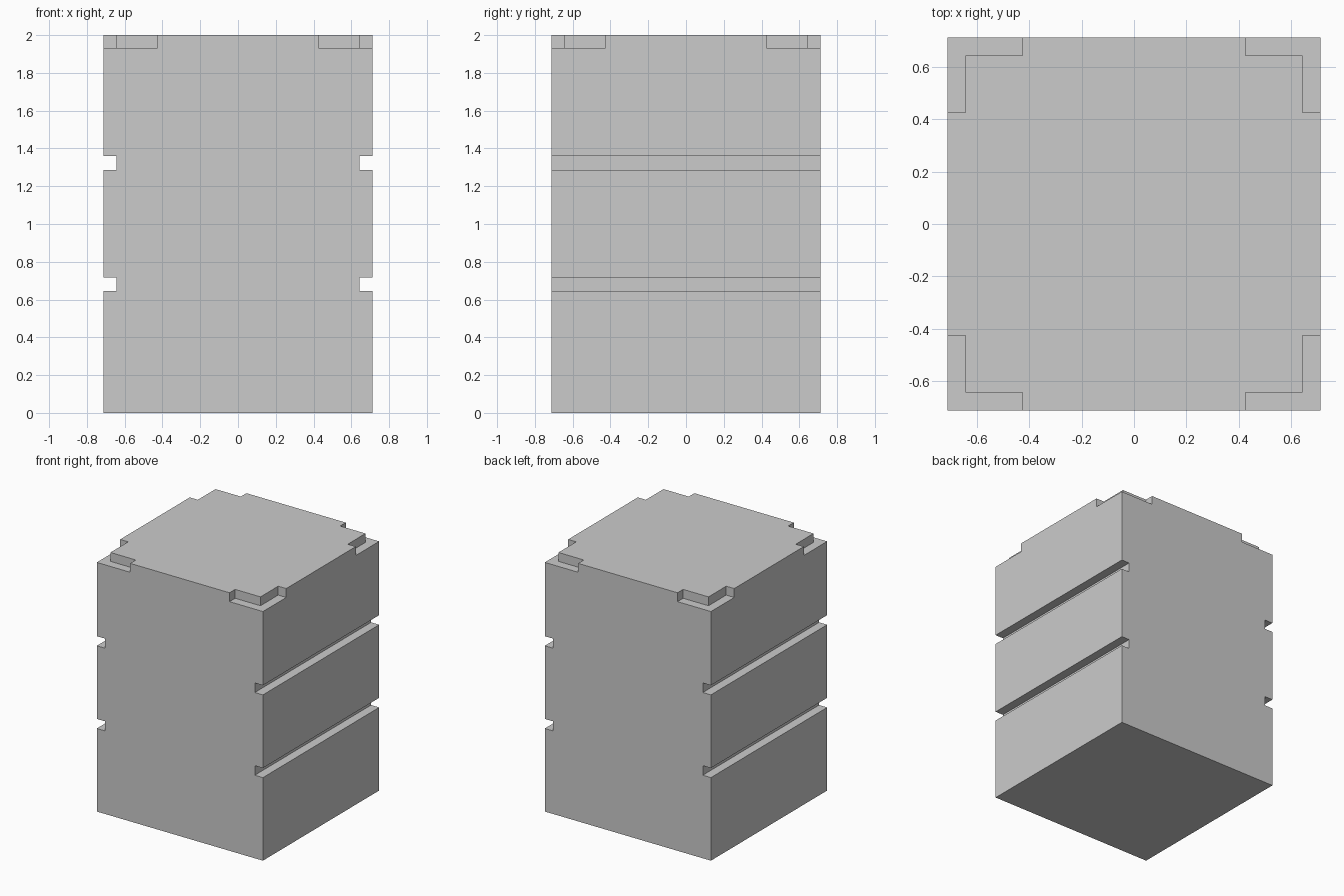
import bpy, bmesh
from mathutils import Vector

if "Cube" in bpy.data.objects:
    bpy.data.objects.remove(bpy.data.objects["Cube"])

H = 0.712        # half width
IN = 0.643       # inner edge of grooves and notches
ARM = 0.426      # where each corner notch ends
Z_TOP, Z_NOTCH = 2.0, 1.931
GROOVES = [(0.644, 0.718), (1.285, 1.359)]


def prism(name, points, direction):
    """Extrude a closed outline along a direction."""
    bm = bmesh.new()
    face = bm.faces.new([bm.verts.new(p) for p in points])
    ext = bmesh.ops.extrude_face_region(bm, geom=[face], use_keep_orig=True)
    verts = [v for v in ext["geom"] if isinstance(v, bmesh.types.BMVert)]
    bmesh.ops.translate(bm, verts=verts, vec=Vector(direction))
    bmesh.ops.recalc_face_normals(bm, faces=bm.faces)
    mesh = bpy.data.meshes.new(name)
    bm.to_mesh(mesh)
    bm.free()
    obj = bpy.data.objects.new(name, mesh)
    bpy.context.collection.objects.link(obj)
    return obj


# Body: side-grooved front profile, mirrored left/right and run front to back
right = [(H, 0)]
for lo, hi in GROOVES:
    right += [(H, lo), (IN, lo), (IN, hi), (H, hi)]
right.append((H, Z_TOP))
outline = right + [(-x, z) for x, z in reversed(right)]
body = prism("grooved_block", [(x, -H, z) for x, z in outline], (0, 2 * H, 0))

# L-shaped notches in the four top corners
OUT = H + 0.1
ell = [(ARM, IN), (IN, IN), (IN, ARM), (OUT, ARM), (OUT, OUT), (ARM, OUT)]
cutters = []
for sx in (-1, 1):
    for sy in (-1, 1):
        c = prism("corner_notch_cutter", [(sx * x, sy * y, Z_NOTCH) for x, y in ell], (0, 0, 0.2))
        c.hide_render = True
        mod = body.modifiers.new("corner_notch", 'BOOLEAN')
        mod.operation, mod.solver, mod.object = 'DIFFERENCE', 'EXACT', c
        cutters.append(c)

# Apply the cuts and remove the cutters
bpy.context.view_layer.objects.active = body
body.select_set(True)
for mod in list(body.modifiers):
    bpy.ops.object.modifier_apply(modifier=mod.name)
for c in cutters:
    bpy.data.objects.remove(c)
